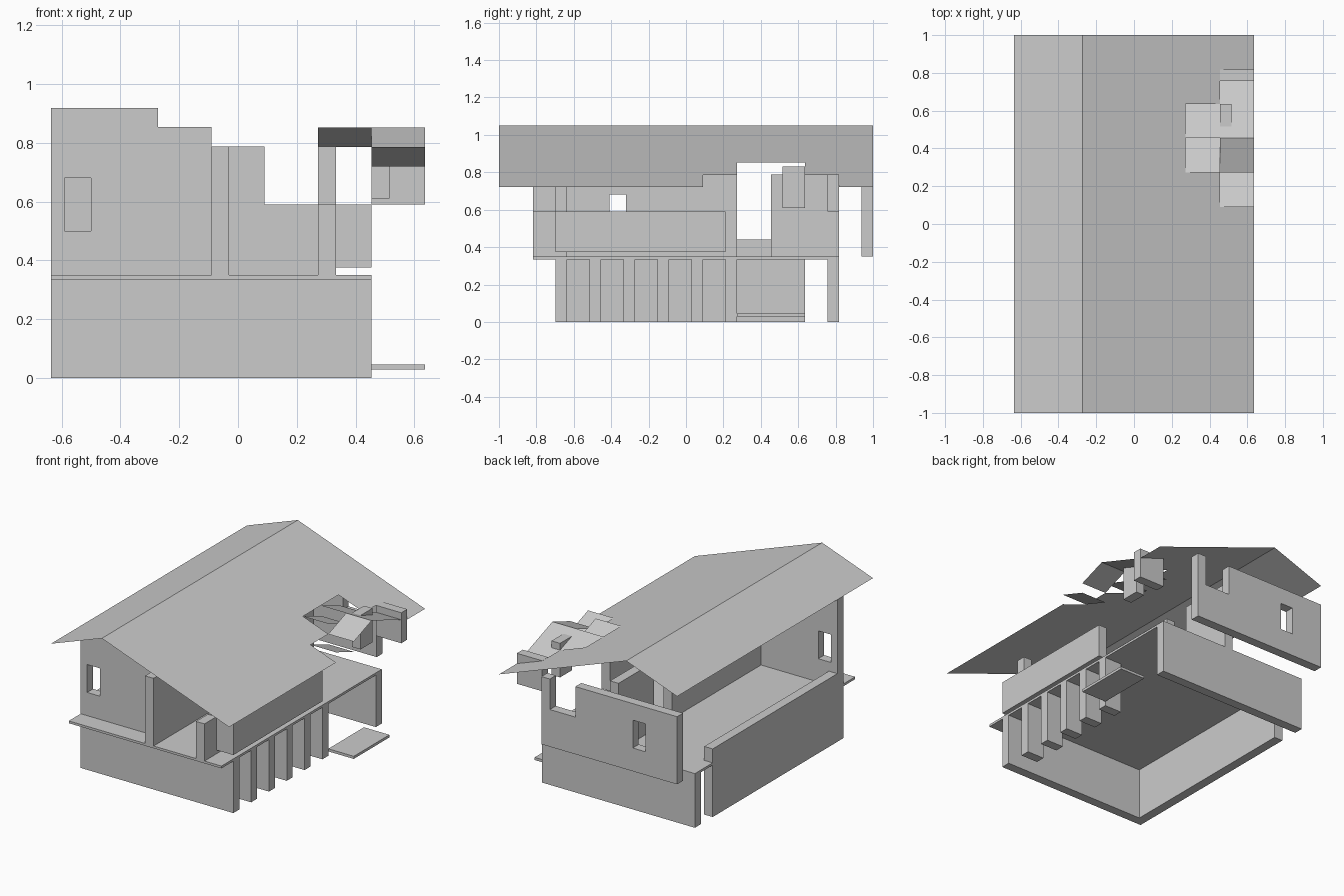
import bpy

if "Cube" in bpy.data.objects:
    bpy.data.objects.remove(bpy.data.objects["Cube"])

T = 2 / 11          # roof tile size
W = T / 3           # wall thickness
RIDGE = -1.5 * T
ZR = 1.05           # ridge height
S = 0.363           # roof slope
FLOOR = 0.35


def mesh(name, verts, faces):
    me = bpy.data.meshes.new(name)
    me.from_pydata(verts, [], faces)
    ob = bpy.data.objects.new(name, me)
    bpy.context.collection.objects.link(ob)
    return ob


def box(name, x0, x1, y0, y1, z0, z1):
    v = [(x, y, z) for x in (x0, x1) for y in (y0, y1) for z in (z0, z1)]
    f = [(0, 1, 3, 2), (4, 6, 7, 5), (0, 4, 5, 1), (2, 3, 7, 6), (0, 2, 6, 4), (1, 5, 7, 3)]
    return mesh(name, v, f)


def cut(wall, x0, x1, y0, y1, z0=0.5, z1=0.68):
    c = box("window_cutter", x0, x1, y0, y1, z0, z1)
    c.hide_render = True
    c.hide_set(True)
    m = wall.modifiers.new("window", 'BOOLEAN')
    m.object = c
    m.operation = 'DIFFERENCE'
    m.solver = 'EXACT'


def roof_z(x):
    return ZR - S * abs(x - RIDGE)


def slope(name, x0, x1, y0, y1):
    # piece of main roof sheet
    a, b = roof_z(x0), roof_z(x1)
    mesh(name, [(x0, y0, a), (x1, y0, b), (x1, y1, b), (x0, y1, a)], [(0, 1, 2, 3)])


def tile(name, x0, y0, za, zb):
    # dormer roof tile sloping along y
    x1, y1 = x0 + T, y0 + T
    mesh(name, [(x0, y0, za), (x1, y0, za), (x1, y1, zb), (x0, y1, zb)], [(0, 1, 2, 3)])


# grid lines
L, R = -3.5 * T, 2.5 * T
E = 3.5 * T
FY = -3.5 * T - W
BY = 4.5 * T
DECK = FY - 2 * W

# main roof with a stepped opening for the dormer
slope("roof_left", L, RIDGE, -1, 1)
slope("roof_right_upper", RIDGE, 1.5 * T, -1, 1)
slope("roof_right_mid_front", 1.5 * T, R, -1, 1.5 * T)
slope("roof_right_mid_back", 1.5 * T, R, 3.5 * T, 1)
slope("roof_right_eave_front", R, E, -1, 0.5 * T)
slope("roof_right_eave_back", R, E, BY, 1)

# dormer roof tiles
z0, z1, z2 = roof_z(E), roof_z(R), roof_z(1.5 * T)
tile("dormer_tile_a", R, 0.5 * T, z1, z0)
tile("dormer_tile_b", 1.5 * T, 1.5 * T, z2, z1)
tile("dormer_tile_c", R, 1.5 * T, z1, z2)
tile("dormer_tile_d", R, 2.5 * T, z2, z1)
tile("dormer_tile_e", 1.5 * T, 2.5 * T, z2, z1)
tile("dormer_tile_f", R, 3.5 * T, z1, z0)

# dormer wall pieces
box("dormer_wall", R, E, BY - W, BY, 0.59, 0.787)
box("dormer_block", R, R + W, 3.5 * T - 2 * W, 3.5 * T, 0.61, 0.83)

# lower storey
box("lower_front_wall", L, R, FY, FY + W, 0, 0.335)
box("lower_back_wall", L, R, BY - W, BY, 0, 0.335)
box("left_wall", L, L + W, FY, 3.5 * T, 0, 0.44)
for i in range(5):
    y = (-2.5 + i) * T
    box("lower_fin", R - 2 * W, R, y - W, y, 0, 0.335)
box("lower_fin", R - 2 * W, R, 1.5 * T - W, 1.5 * T, 0, 0.335)
box("entry_step", R, E, 1.5 * T, 3.5 * T, 0.028, 0.045)

# upper floor slab
box("floor_slab", L, R, DECK, BY, 0.335, FLOOR)

# upper front wall, stepped below the roof
w = box("front_wall_high", L, RIDGE, FY, FY + W, FLOOR, 0.918)
cut(w, -0.59, -0.5, FY - 0.1, FY + 0.2)
box("front_wall_mid", RIDGE, -0.5 * T, FY, FY + W, FLOOR, 0.853)
box("porch_fin_left", -0.5 * T, -0.5 * T + W, DECK, FY, FLOOR, 0.787)
box("porch_fin_right", 1.5 * T, 1.5 * T + W, DECK, FY, FLOOR, 0.59)
box("porch_post", 1.5 * T, 1.5 * T + W, FY, FY + W, FLOOR, 0.787)

# balcony railing, raised off the deck
box("railing_front", 1.5 * T + W, R, FY, FY + W, 0.375, 0.59)
box("railing_side", R - W, R, FY + W, 1.5 * T - W, 0.375, 0.59)

# inner walls with a doorway
w = box("inner_wall_front", -0.5 * T, -0.5 * T + W, FY, 1.5 * T, FLOOR, 0.787)
cut(w, -0.2, 0.1, -0.41, -0.32)
box("inner_wall_back", -0.5 * T, -0.5 * T + W, 2.5 * T, BY, FLOOR, 0.787)

# upper back wall, overhanging
w = box("back_wall", L, 0.5 * T, 1 - W, 1, FLOOR, 0.787)
cut(w, -0.41, -0.32, 0.85, 1.1)
box("back_wall_low", 0.5 * T, 1.5 * T, 1 - W, 1, FLOOR, 0.59)
box("back_wall_post", 1.5 * T, 1.5 * T + W, 1 - W, 1, FLOOR, 0.787)
